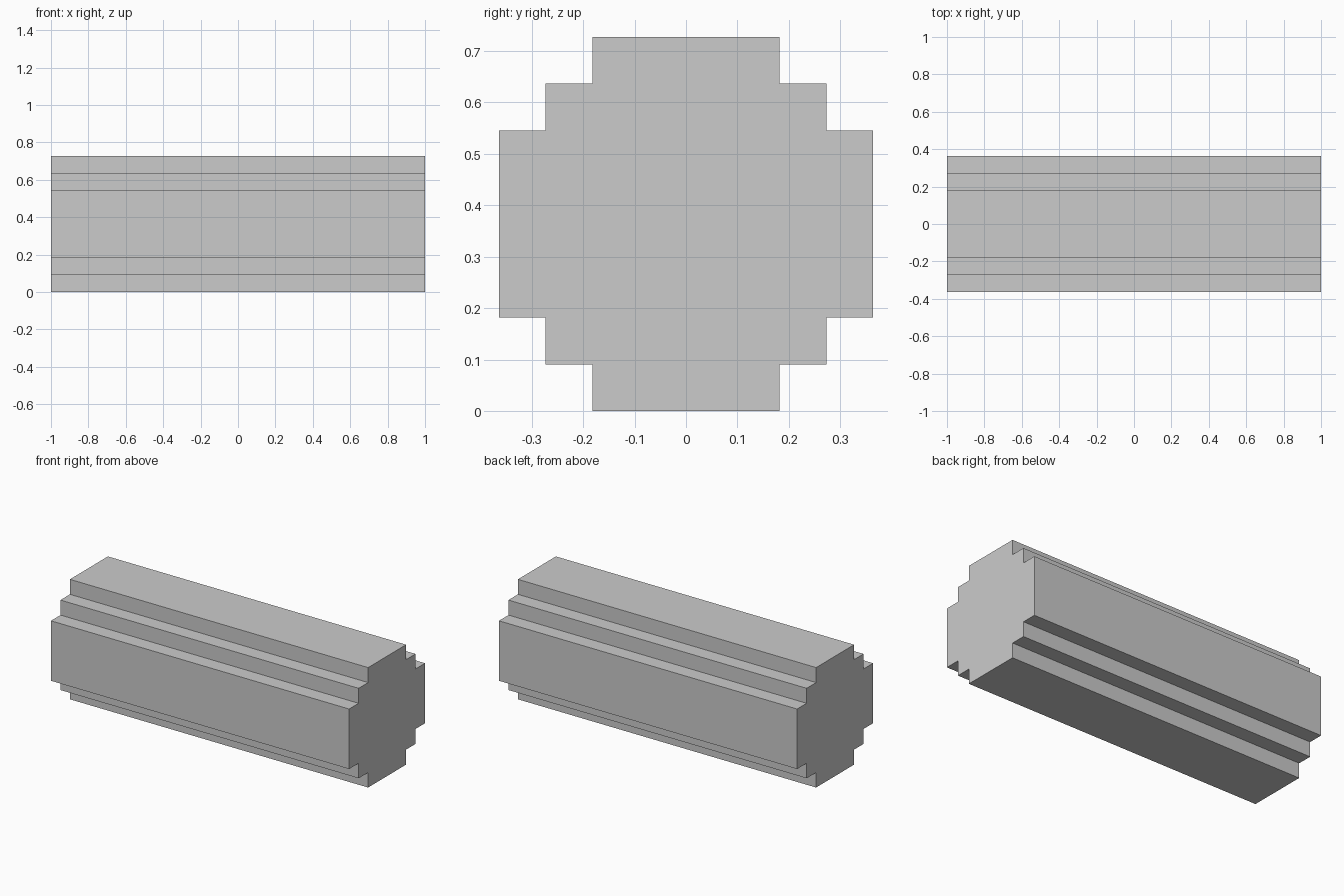
import bpy, bmesh

if "Cube" in bpy.data.objects:
    bpy.data.objects.remove(bpy.data.objects["Cube"])

U = 1 / 11        # one step of the grid the log is built on
LENGTH = 2.0

# Upper-right quarter of the stepped cross-section (y, z from centre), in steps
quarter = [(4, 2), (3, 2), (3, 3), (2, 3), (2, 4)]

# Mirror the quarter into a full counter-clockwise outline
half = quarter + [(-y, z) for y, z in reversed(quarter)]
outline = half + [(-y, -z) for y, z in half]

# Extrude the outline along x
bm = bmesh.new()
verts = [bm.verts.new((-LENGTH / 2, y * U, (z + 4) * U)) for y, z in outline]
cap = bm.faces.new(verts)
ext = bmesh.ops.extrude_face_region(bm, geom=[cap], use_keep_orig=True)
moved = [g for g in ext["geom"] if isinstance(g, bmesh.types.BMVert)]
bmesh.ops.translate(bm, verts=moved, vec=(LENGTH, 0, 0))
bmesh.ops.recalc_face_normals(bm, faces=bm.faces[:])

# Stepped log
mesh = bpy.data.meshes.new("stepped_log")
bm.to_mesh(mesh)
bm.free()
log = bpy.data.objects.new("stepped_log", mesh)
bpy.context.collection.objects.link(log)
